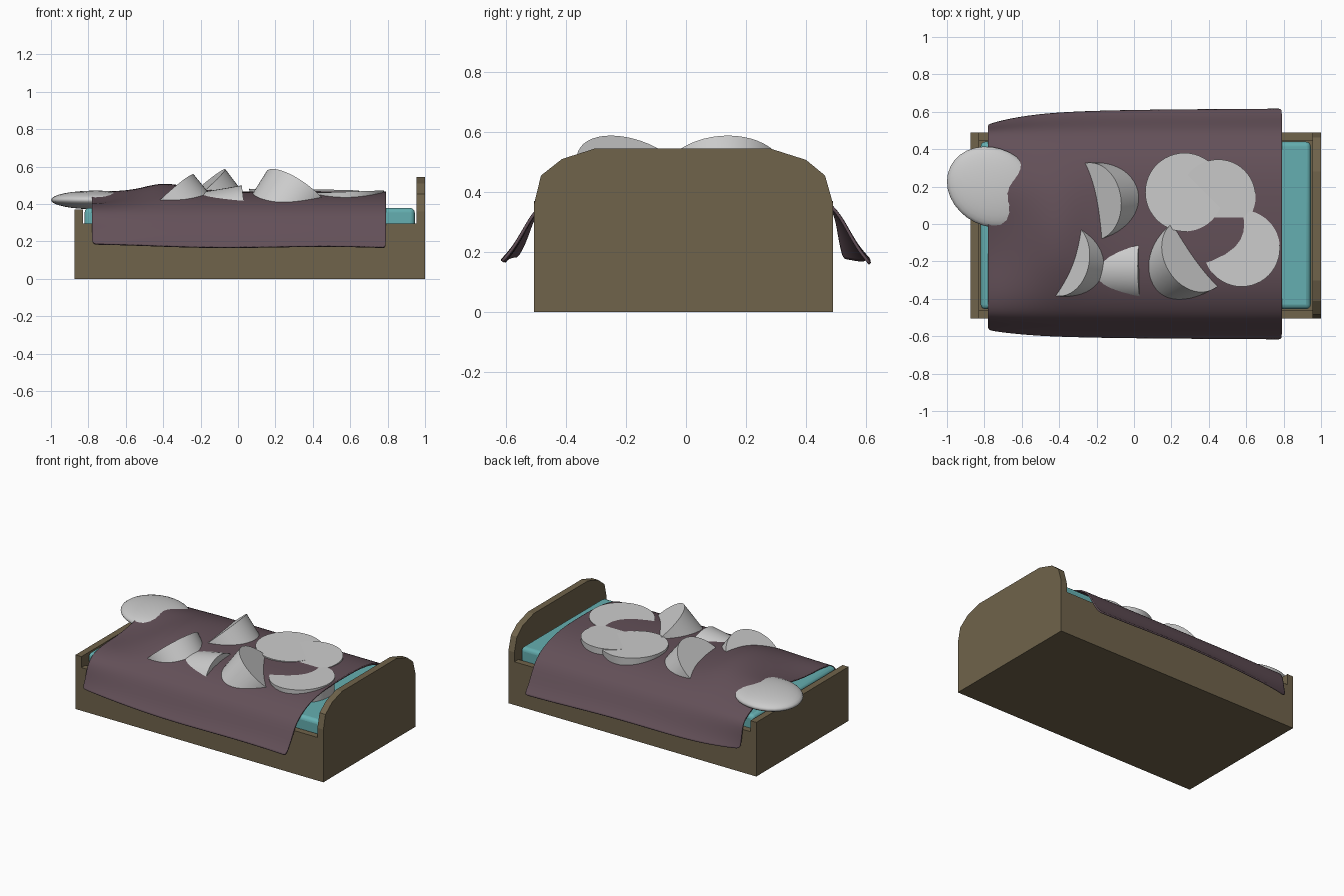
import bpy, bmesh
from math import sin, cos, radians, exp
from mathutils import Vector

if "Cube" in bpy.data.objects:
    bpy.data.objects.remove(bpy.data.objects["Cube"])


def material(name, rgb):
    m = bpy.data.materials.new(name)
    m.diffuse_color = (*rgb, 1)
    m.use_nodes = True
    m.node_tree.nodes["Principled BSDF"].inputs["Base Color"].default_value = m.diffuse_color
    return m


WOOD = material("wood", (0.16, 0.125, 0.07))
TEAL = material("mattress_teal", (0.13, 0.43, 0.44))
PLUM = material("blanket_plum", (0.125, 0.08, 0.098))


def finish(name, bm, mat=None):
    bmesh.ops.recalc_face_normals(bm, faces=bm.faces)
    me = bpy.data.meshes.new(name)
    bm.to_mesh(me)
    bm.free()
    ob = bpy.data.objects.new(name, me)
    bpy.context.collection.objects.link(ob)
    if mat:
        me.materials.append(mat)
    return ob


def smooth(ob, angle=35):
    bpy.ops.object.select_all(action='DESELECT')
    ob.select_set(True)
    bpy.context.view_layer.objects.active = ob
    bpy.ops.object.shade_smooth_by_angle(angle=radians(angle))


def prism(name, points, offset, mat=None):
    bm = bmesh.new()
    face = bm.faces.new([bm.verts.new(p) for p in points])
    ext = bmesh.ops.extrude_face_region(bm, geom=[face])
    bmesh.ops.translate(bm, vec=offset, verts=[v for v in ext['geom'] if isinstance(v, bmesh.types.BMVert)])
    return finish(name, bm, mat)


def box(name, lo, hi, mat=None):
    return prism(name, [(lo[0], lo[1], lo[2]), (hi[0], lo[1], lo[2]), (hi[0], hi[1], lo[2]), (lo[0], hi[1], lo[2])],
                 (0, 0, hi[2] - lo[2]), mat)


def boolean(ob, other, op):
    m = ob.modifiers.new(op.lower(), 'BOOLEAN')
    m.object, m.operation, m.solver = other, op, 'EXACT'
    bpy.context.view_layer.objects.active = ob
    bpy.ops.object.modifier_apply(modifier=m.name)
    bpy.data.objects.remove(other)


# Bed frame: rails and foot end, rounded headboard, mattress well
side = [(-.875, 0), (.96, 0), (.96, .295), (-.83, .295), (-.83, .37), (-.875, .37)]
frame = prism("bed_frame", [(x, -.506, z) for x, z in side], (0, .996, 0), WOOD)
head = [(-.506, 0), (-.506, .36), (-.483, .455), (-.413, .51), (-.303, .545),
        (.28, .545), (.40, .507), (.463, .455), (.49, .36), (.49, 0)]
boolean(frame, prism("headboard", [(.955, y, z) for y, z in head], (.045, 0, 0), WOOD), 'UNION')
boolean(frame, box("well", (-.83, -.463, .2), (.955, .447, .9)), 'DIFFERENCE')

# Mattress with softened edges
mattress = box("mattress", (-.82, -.455, .2), (.945, .44, .38), TEAL)
bev = mattress.modifiers.new("soft_edge", 'BEVEL')
bev.width, bev.segments = .025, 3
smooth(mattress)

# Blanket: half cross-section mirrored over the bed, lumpy near the pillow
section = [(0, .467), (.17, .465), (.29, .45), (.39, .42), (.47, .375), (.515, .33), (.555, .26), (.585, .215), (.618, .18)]
xs = [-.78, -.74, -.66, -.55, -.45, -.35, -.22, -.05, .15, .35, .55, .70, .77, .79]
profile = [(-y, z, -1) for y, z in reversed(section)] + [(y, z, 1) for y, z in section[1:]]
bm = bmesh.new()
rows = []
for x in xs:
    row = []
    for y, z, s in profile:
        top = max(0, min(1, (.48 - abs(y)) / .25))
        foot = max(0, min(1, (-.42 - x) / .3))
        z += .055 * top * exp(-((x + .4) / .16) ** 2 - ((y + .02) / .28) ** 2)
        z -= .06 * foot * top * (1 - 1.25 * exp(-((y - .2) / .2) ** 2))
        hang = max(0, (abs(y) - .5) / .118)
        z += hang * (.012 * (.79 - x) / 1.57 + .006 * sin(5 * x + s) - .01)
        y -= s * hang * ((.075 if s > 0 else .04) * exp(-(x + .78) / .22) + .012 * (1 - x) / 2)
        row.append(bm.verts.new((x, y, z)))
    rows.append(row)
for a, b in zip(rows, rows[1:]):
    for i in range(len(a) - 1):
        bm.faces.new((a[i], b[i], b[i + 1], a[i + 1]))
blanket = finish("blanket", bm, PLUM)
if blanket.data.polygons[len(blanket.data.polygons) // 2].normal.z < 0:
    blanket.data.flip_normals()
sub = blanket.modifiers.new("smooth", 'SUBSURF')
sub.levels = sub.render_levels = 2
sol = blanket.modifiers.new("thickness", 'SOLIDIFY')
sol.thickness = .01
smooth(blanket, 60)

# Pillow
bm = bmesh.new()
bmesh.ops.create_uvsphere(bm, u_segments=32, v_segments=16, radius=1)
for v in bm.verts:
    v.co = Vector((v.co.x * .24 - .76, v.co.y * .215 + .197 - .03 * v.co.x, v.co.z * .05 + .422))
smooth(finish("pillow", bm), 60)


# Drums sunk in the blanket: highest rim point, heading and slope of the cap
def drum(name, peak, heading, slope, radius=.208, depth=.24):
    a, s = radians(heading), radians(slope)
    up = Vector((cos(a) * cos(s), sin(a) * cos(s), sin(s)))
    normal = Vector((-cos(a) * sin(s), -sin(a) * sin(s), cos(s)))
    bm = bmesh.new()
    bmesh.ops.create_cone(bm, cap_ends=True, segments=48, radius1=radius * .93, radius2=radius, depth=depth)
    turn = normal.to_track_quat('Z', 'Y')
    centre = Vector(peak) - up * radius - normal * depth / 2
    for v in bm.verts:
        v.co = turn @ v.co + centre
    smooth(finish(name, bm))


drum("drum_tilted_back", (-.07, .14, .588), 7, 41)
drum("drum_tilted_foot", (-.24, -.21, .56), -9, 43, .2)
drum("drum_tilted_front", (.185, -.25, .588), 211, 40)
drum("drum_lying", (.02, -.225, .5), 180, 83, .2, .3)
drum("drum_flat_back", (.06, .17, .482), 180, 2, .21)
drum("drum_flat_head", (.45, .345, .477), 90, 2, .2)
drum("drum_flat_front", (.78, -.13, .473), 0, 2, .205)
